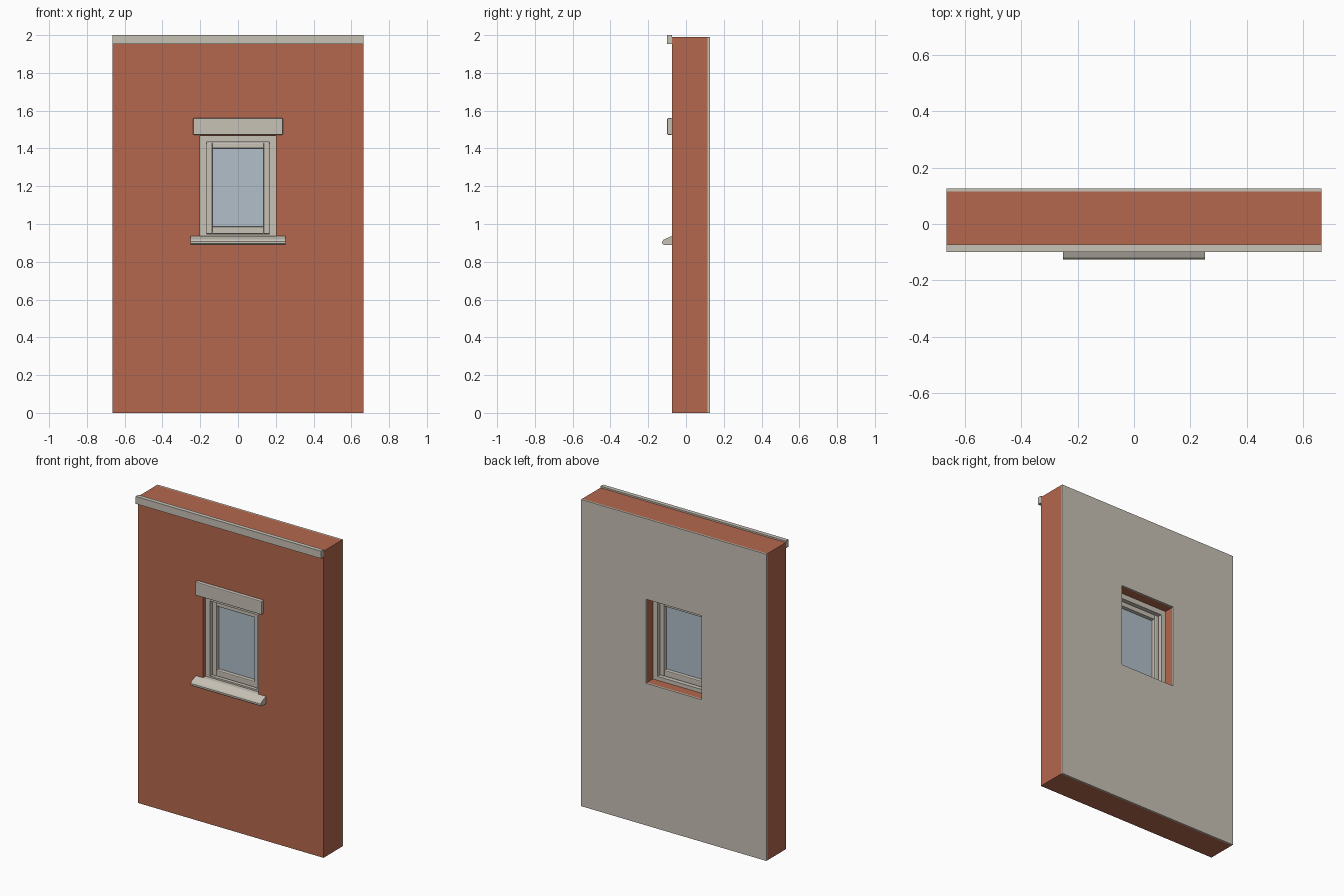
import bpy, bmesh

if "Cube" in bpy.data.objects:
    bpy.data.objects.remove(bpy.data.objects["Cube"])


def material(name, rgb):
    m = bpy.data.materials.new(name)
    m.diffuse_color = (*rgb, 1)
    m.use_nodes = True
    m.node_tree.nodes["Principled BSDF"].inputs["Base Color"].default_value = m.diffuse_color
    return m


BRICK = material("terracotta", (0.46, 0.137, 0.075))
CREAM = material("cream stone", (0.58, 0.54, 0.47))
GLASS = material("pale blue glass", (0.44, 0.52, 0.58))


def finish(name, bm, mat, bevel=0):
    bmesh.ops.recalc_face_normals(bm, faces=bm.faces)
    mesh = bpy.data.meshes.new(name)
    bm.to_mesh(mesh)
    bm.free()
    mesh.materials.append(mat)
    ob = bpy.data.objects.new(name, mesh)
    bpy.context.collection.objects.link(ob)
    if bevel:
        mod = ob.modifiers.new("soft edges", "BEVEL")
        mod.width, mod.segments = bevel, 2
    return ob


def box(name, x0, x1, y0, y1, z0, z1, mat, bevel=0):
    bm = bmesh.new()
    bmesh.ops.create_cube(bm, size=1)
    for v in bm.verts:
        v.co = (x1 if v.co.x > 0 else x0,
                y1 if v.co.y > 0 else y0,
                z1 if v.co.z > 0 else z0)
    return finish(name, bm, mat, bevel)


def holed_slab(name, outer, inner, y0, y1, mat):
    """Upright slab with a rectangular hole; outer and inner are (half width, z0, z1)."""
    bm = bmesh.new()
    loops = []
    for (w, z0, z1) in (outer, inner):
        for y in (y0, y1):
            loops.append([bm.verts.new((x, y, z)) for x, z in
                          ((-w, z0), (w, z0), (w, z1), (-w, z1))])
    out_f, out_b, in_f, in_b = loops
    for a, b in ((out_f, in_f), (out_b, in_b), (out_f, out_b), (in_f, in_b)):
        for i in range(4):
            j = (i + 1) % 4
            bm.faces.new((a[i], a[j], b[j], b[i]))
    return finish(name, bm, mat)


def extrude_x(name, profile, w, mat):
    """Side profile of (y, z) points extruded from -w to w."""
    bm = bmesh.new()
    ends = [[bm.verts.new((x, y, z)) for y, z in profile] for x in (-w, w)]
    for e in ends:
        bm.faces.new(e)
    n = len(profile)
    for i in range(n):
        j = (i + 1) % n
        bm.faces.new((ends[0][i], ends[0][j], ends[1][j], ends[1][i]))
    return finish(name, bm, mat)


# Wall with window opening, and plaster on the inner side
WALL, HOLE = (0.665, 0, 1.99), (0.2, 0.922, 1.467)
holed_slab("wall", WALL, HOLE, -0.073, 0.115, BRICK)
holed_slab("inner_plaster", WALL, HOLE, 0.115, 0.126, CREAM)

# Stone trim on the outer side
box("cornice", -0.665, 0.665, -0.1, -0.073, 1.952, 2.0, CREAM)
box("lintel", -0.238, 0.238, -0.1, -0.073, 1.472, 1.56, CREAM, 0.005)
extrude_x("sill", [(-0.073, 0.937), (-0.09, 0.93), (-0.118, 0.918), (-0.126, 0.907),
                   (-0.126, 0.896), (-0.119, 0.89), (-0.073, 0.89)], 0.252, CREAM)
box("sill_back", -0.2, 0.2, -0.073, -0.045, 0.92, 0.937, CREAM)

# Fixed window frame
holed_slab("window_frame", HOLE, (0.168, 0.947, 1.433), -0.046, 0.053, CREAM)

# Sash: stiles, rails and pane
for side, s in (("left", -1), ("right", 1)):
    xs = sorted((s * 0.135, s * 0.167))
    box(f"{side}_stile", *xs, -0.029, 0.031, 0.947, 1.432, CREAM, 0.005)
for part, z0, z1 in (("bottom", 0.947, 0.986), ("top", 1.4, 1.432)):
    box(f"{part}_rail", -0.137, 0.137, -0.027, 0.029, z0, z1, CREAM, 0.005)
box("glass_pane", -0.138, 0.138, -0.003, 0.005, 0.98, 1.405, GLASS)
